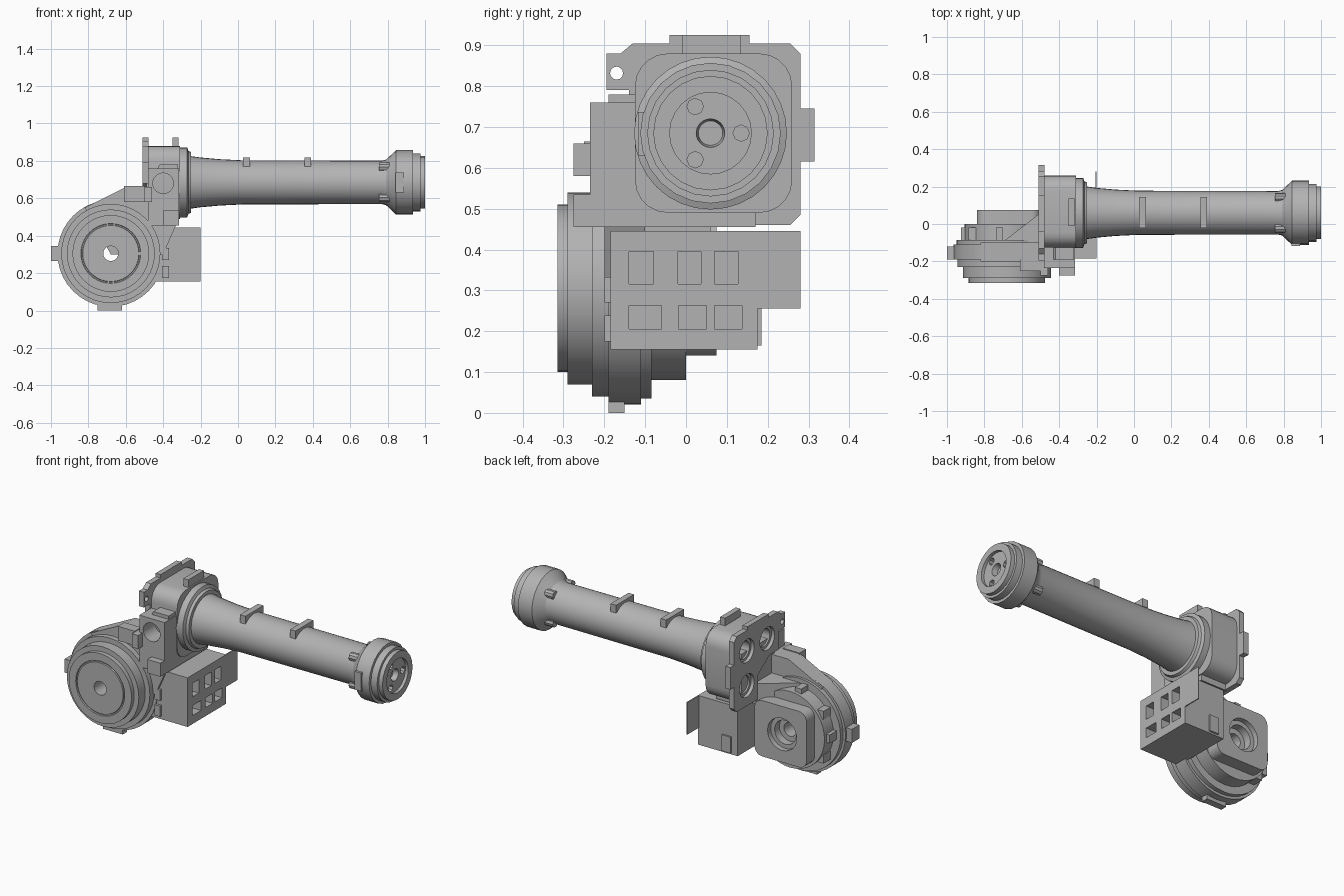
import bpy, bmesh
from math import pi, sin, cos, radians
from mathutils import Vector

old = bpy.data.objects.get("Cube")
if old:
    bpy.data.objects.remove(old, do_unlink=True)

grey = bpy.data.materials.new("machine_grey")
grey.use_nodes = True
colour = (0.45, 0.45, 0.45, 1)
grey.diffuse_color = colour
grey.node_tree.nodes["Principled BSDF"].inputs["Base Color"].default_value = colour


def finish(name, bm):
    bmesh.ops.recalc_face_normals(bm, faces=bm.faces)
    mesh = bpy.data.meshes.new(name)
    bm.to_mesh(mesh)
    bm.free()
    mesh.materials.append(grey)
    obj = bpy.data.objects.new(name, mesh)
    bpy.context.collection.objects.link(obj)
    return obj


def place(axis, a, u, v):
    """Point at distance a along the axis; u, v are the other two axes in order."""
    return Vector({"x": (a, u, v), "y": (u, a, v), "z": (u, v, a)}[axis])


def prism(name, axis, pts, a, b):
    bm = bmesh.new()
    lo = [bm.verts.new(place(axis, a, *p)) for p in pts]
    hi = [bm.verts.new(place(axis, b, *p)) for p in pts]
    bm.faces.new(lo)
    bm.faces.new(hi)
    for i in range(len(pts)):
        j = (i + 1) % len(pts)
        bm.faces.new((lo[i], lo[j], hi[j], hi[i]))
    return finish(name, bm)


def box(name, x, y, z):
    return prism(name, "z", [(x[0], y[0]), (x[1], y[0]), (x[1], y[1]), (x[0], y[1])], *z)


def circle(u, v, r, n=24):
    return [(u + r * cos(2 * pi * i / n), v + r * sin(2 * pi * i / n)) for i in range(n)]


def rounded(u0, u1, v0, v1, r, n=5):
    pts = []
    corners = ((u1 - r, v1 - r), (u0 + r, v1 - r), (u0 + r, v0 + r), (u1 - r, v0 + r))
    for k, (cu, cv) in enumerate(corners):
        for i in range(n + 1):
            t = (k + i / n) * pi / 2
            pts.append((cu + r * cos(t), cv + r * sin(t)))
    return pts


def lathe(name, axis, centre, profile, n=32, ring=False):
    bm = bmesh.new()
    loops = [[bm.verts.new(place(axis, a, *p)) for p in circle(*centre, r, n)]
             for a, r in profile]
    pairs = list(zip(loops, loops[1:]))
    if ring:
        pairs.append((loops[-1], loops[0]))
    else:
        bm.faces.new(loops[0])
        bm.faces.new(loops[-1])
    for p, q in pairs:
        for i in range(n):
            j = (i + 1) % n
            bm.faces.new((p[i], p[j], q[j], q[i]))
    return finish(name, bm)


def cut(obj, cutters):
    for c in cutters:
        c.hide_render = True
        mod = obj.modifiers.new("cut", "BOOLEAN")
        mod.operation, mod.solver, mod.object = "DIFFERENCE", "EXACT", c
        bpy.context.view_layer.objects.active = obj
        bpy.ops.object.modifier_apply(modifier=mod.name)
        bpy.data.objects.remove(c, do_unlink=True)


def smooth(obj, angle=32):
    bpy.ops.object.select_all(action="DESELECT")
    obj.select_set(True)
    bpy.context.view_layer.objects.active = obj
    bpy.ops.object.shade_smooth_by_angle(angle=radians(angle))


HUB = (-0.68, 0.305)    # shoulder axis in x, z
ARM = (0.06, 0.685)     # forearm axis in y, z

# Shoulder drum with stepped rings and a through hole
drum = lathe("shoulder_drum", "y", HUB, [
    (-.315, .04), (-.315, .15), (-.308, .152), (-.308, .158), (-.315, .16), (-.315, .205),
    (-.29, .205), (-.29, .235), (-.23, .235), (-.23, .265), (-.19, .265), (-.19, .285),
    (-.11, .285), (-.11, .27), (-.085, .27), (-.085, .225), (0, .225), (0, .04)], 40, True)
smooth(drum)
box("drum_side_tab", (-1, -.95), (-.19, -.12), (.265, .345))
box("drum_bottom_tab", (-.75, -.62), (-.19, -.15), (0, .06))

# Motor housing behind the drum
housing = prism("rear_housing", "y", rounded(-.84, -.5, .14, .47, .05), -.02, .075)
cut(housing, [prism("cutter", "y", circle(*HUB, .095), .045, .2),
              prism("cutter", "y", circle(*HUB, .07), -.1, .2)])
smooth(housing)
for i, deg in enumerate((100, 145, 180, 215)):
    t = radians(deg)
    u, v = HUB[0] + .225 * cos(t), HUB[1] + .225 * sin(t)
    box(f"drum_rear_lug_{i}", (u - .02, u + .02), (-.085, -.02), (v - .025, v + .025))

# Web joining the drum to the elbow
prism("shoulder_web", "y", [(-.82, .55), (-.6, .66), (-.48, .66), (-.33, .46), (-.4, .3), (-.68, .3)],
      -.2, -.1)
prism("web_gusset", "z", [(-.72, -.11), (-.5, .06), (-.38, .06), (-.38, -.11)], .43, .55)
box("web_lug", (-.61, -.5), (-.25, -.19), (.58, .665))

# Elbow block with a round port on the front
block = box("elbow_block", (-.48, -.315), (-.235, .17), (.455, .76))
cut(block, [prism("cutter", "y", circle(-.4, .68, .055), -.4, -.12)])
smooth(block)
box("block_upper_lug", (-.5, -.46), (-.275, -.2), (.58, .66))
box("block_lower_lug", (-.4, -.315), (-.275, -.22), (.455, .535))
prism("block_top_step", "y", [(-.44, .74), (-.32, .74), (-.32, .78), (-.42, .78)], -.19, -.1)

# Elbow housing, mounting plate and their motor ports
body = prism("elbow_housing", "x", rounded(-.125, .26, .49, .88, .08), -.49, -.31)
plate = prism("mounting_plate", "x", [
    (-.195, .79), (-.195, .88), (-.16, .88), (-.13, .905), (-.04, .905), (-.04, .925),
    (.155, .925), (.155, .905), (.255, .905), (.28, .88), (.28, .745), (.315, .745),
    (.315, .615), (.28, .615), (.28, .485), (.255, .46), (.06, .46), (.06, .6),
    (-.05, .68), (-.14, .68), (-.14, .79)], -.51, -.478)
ports = [(.16, .785), (-.03, .785), (.16, .58)]
cut(plate, [prism("cutter", "x", circle(*p, .068), -.6, -.4) for p in ports]
    + [prism("cutter", "x", circle(-.17, .832, .016, 12), -.6, -.4)])
cut(body, [prism("cutter", "x", circle(*p, .052), -.6, -.41) for p in ports])
smooth(plate)
smooth(body)
box("housing_top_tab", (-.35, -.318), (-.01, .135), (.84, .925))

# Forearm tube with its flange
tube = lathe("forearm_tube", "x", ARM, [
    (-.33, .187), (-.272, .187), (-.265, .168), (-.25, .162), (-.25, .14), (-.2, .133),
    (-.1, .124), (.02, .118), (.77, .116), (.8, .124), (.85, .15)], 32)
smooth(tube)
for i, x in enumerate((.028, .355)):
    box(f"tube_rail_{i}", (x, x + .036), (-.022, .145), (.77, .817))

# Wrist head with recessed face and bolt holes
head = lathe("wrist_head", "x", ARM, [
    (.79, .12), (.838, .165), (.845, .172), (.935, .172), (.935, .155), (.975, .155),
    (.975, .14), (1, .14), (1, .1), (.982, .1), (.982, .035), (.95, .03)], 24)
bolts = [(ARM[0] + .075 * cos(k * 2 * pi / 3), ARM[1] + .075 * sin(k * 2 * pi / 3)) for k in range(3)]
cut(head, [prism("cutter", "x", circle(*b, .02, 8), .955, 1.1) for b in bolts])
smooth(head, 25)
box("wrist_side_pad", (.842, .887), (-.117, -.09), (.63, .737))
for i in range(4):
    t = pi / 4 + i * pi / 2
    boss = circle(ARM[0] + .115 * cos(t), ARM[1] + .115 * sin(t), .025, 10)
    prism(f"wrist_boss_{i}", "x", boss, .755, .83)

# Control box: windowed front panel, side wing and front clips
control = box("control_box", (-.46, -.203), (-.185, .175), (.155, .445))
panel = box("front_panel", (-.206, -.2), (-.185, .175), (.155, .445))
windows = []
for z, spans in (((.315, .395), ((-.14, -.08), (-.02, .037), (.07, .127))),
                 ((.205, .263), ((-.14, -.06), (-.018, .05), (.07, .137)))):
    windows += [(s, z) for s in spans]
cut(control, [box("cutter", (-.3, -.1), s, z) for s, z in windows])
cut(panel, [box("cutter", (-.3, -.1), s, z) for s, z in windows])
box("panel_wing", (-.206, -.2), (.17, .28), (.255, .445))
box("box_side_strip", (-.42, -.36), (.17, .185), (.165, .26))
for i, z in enumerate((.175, .27)):
    box(f"box_clip_{i}", (-.405, -.37), (-.2, -.18), (z, z + .063))
